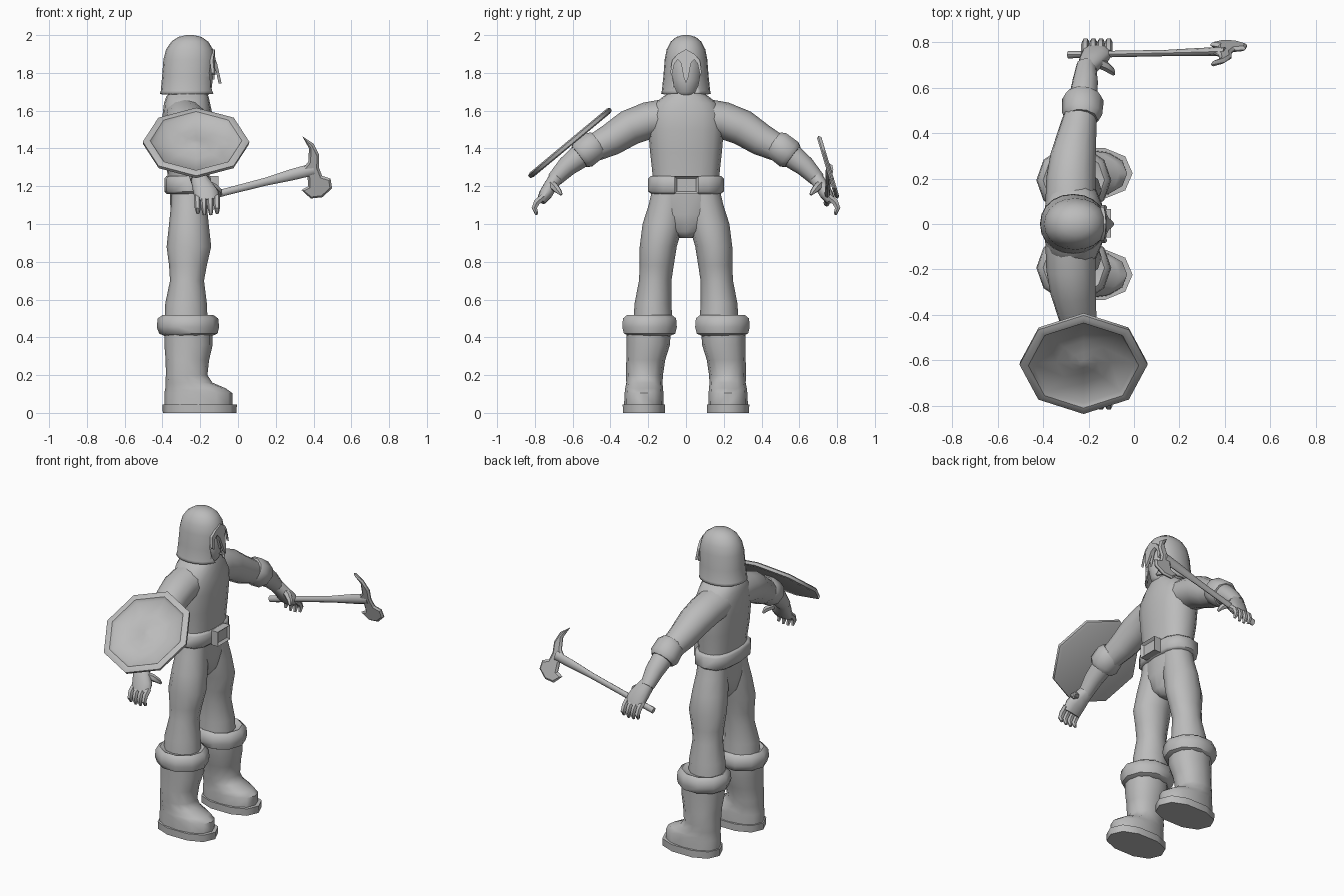
import bpy, bmesh, math
from mathutils import Vector, Matrix

grey = bpy.data.materials.new("plain_grey")
grey.diffuse_color = (0.5, 0.5, 0.5, 1)


def finish(name, bm, mirror=False, angle=50):
    bmesh.ops.recalc_face_normals(bm, faces=bm.faces[:])
    me = bpy.data.meshes.new(name)
    bm.to_mesh(me)
    bm.free()
    me.materials.append(grey)
    me.shade_smooth()
    me.set_sharp_from_angle(angle=math.radians(angle))
    ob = bpy.data.objects.new(name, me)
    bpy.context.collection.objects.link(ob)
    if mirror:
        m = ob.modifiers.new("mirror", 'MIRROR')
        m.use_axis = (False, True, False)
    return ob


def tube(name, pts, n=12, ref=(1, 0, 0), flat=False, p=1.0, mirror=False,
         caps=(True, True), matrix=None, angle=50):
    """Loft through rings (x, y, z, radius along ref, radius across)."""
    bm = bmesh.new()
    c = [Vector(q[:3]) for q in pts]
    rings = []
    for i, q in enumerate(pts):
        t = Vector((0, 0, 1))
        if not flat:
            t = (c[min(i + 1, len(c) - 1)] - c[max(i - 1, 0)]).normalized()
        u = Vector(ref)
        u = (u - t * u.dot(t)).normalized()
        v = t.cross(u)
        ring = []
        for k in range(n):
            a = 2 * math.pi * k / n
            ca, sa = math.cos(a), math.sin(a)
            ca = math.copysign(abs(ca) ** p, ca)
            sa = math.copysign(abs(sa) ** p, sa)
            ring.append(bm.verts.new(c[i] + u * q[3] * ca + v * q[4] * sa))
        rings.append(ring)
    for r, s in zip(rings, rings[1:]):
        for k in range(n):
            bm.faces.new((r[k], r[(k + 1) % n], s[(k + 1) % n], s[k]))
    if caps[0]:
        bm.faces.new(rings[0])
    if caps[1]:
        bm.faces.new(rings[-1])
    if matrix:
        bm.transform(matrix)
    return finish(name, bm, mirror, angle)


def prism(name, outline, place, inset=0, depth=0, angle=30):
    """Extruded outline; place(a, b, side) gives the 3D point, side is -1 or 1."""
    bm = bmesh.new()
    lo, hi = [[bm.verts.new(place(a, b, s)) for a, b in outline] for s in (-1, 1)]
    ends = [bm.faces.new(lo), bm.faces.new(hi)]
    n = len(lo)
    for k in range(n):
        bm.faces.new((lo[k], lo[(k + 1) % n], hi[(k + 1) % n], hi[k]))
    bmesh.ops.recalc_face_normals(bm, faces=bm.faces[:])
    if inset:
        bmesh.ops.inset_region(bm, faces=ends, thickness=inset, depth=depth)
    return finish(name, bm, angle=angle)


def both(half):
    """Mirror a half outline that starts and ends near the centre line."""
    return half + [(-a, b) for a, b in reversed(half) if a > 0]


# boots
tube("boot_sole", [(-.203, .223, 0, .195, .116), (-.203, .223, .045, .197, .117)],
     10, flat=True, p=.85, mirror=True)
tube("boot", [(-.21, .223, .04, .18, .105), (-.21, .222, .105, .18, .103),
              (-.225, .222, .13, .16, .1), (-.26, .22, .16, .125, .096),
              (-.272, .22, .2, .11, .098), (-.268, .213, .28, .115, .103),
              (-.262, .2, .36, .128, .115), (-.262, .198, .45, .128, .118)],
     12, flat=True, p=.9, mirror=True)
tube("boot_cuff", [(-.263, .193, .405, .12, .11), (-.263, .193, .42, .155, .143),
                   (-.265, .193, .455, .165, .152), (-.265, .193, .5, .16, .148),
                   (-.265, .193, .518, .135, .125), (-.265, .193, .505, .105, .1)],
     10, flat=True, mirror=True)

# trousers
tube("leg", [(-.275, .175, .47, .115, .105), (-.275, .175, .58, .11, .097),
             (-.27, .163, .7, .09, .086), (-.265, .155, .78, .1, .09),
             (-.26, .147, .88, .118, .098), (-.26, .122, 1.0, .105, .108),
             (-.26, .1, 1.1, .095, .098), (-.26, .085, 1.2, .092, .09)],
     12, flat=True, mirror=True)
tube("hips", [(-.26, 0, .925, .05, .03), (-.26, 0, .96, .08, .08),
              (-.26, 0, 1.05, .098, .17), (-.26, 0, 1.2, .1, .17)], 12, flat=True, p=.85)

# torso and neck
tube("torso", [(-.262, 0, 1.19, .11, .175), (-.262, 0, 1.27, .112, .178),
               (-.265, 0, 1.38, .125, .19), (-.265, 0, 1.5, .133, .2),
               (-.267, 0, 1.58, .132, .195), (-.27, 0, 1.64, .122, .165),
               (-.268, 0, 1.675, .112, .12), (-.262, 0, 1.7, .095, .085),
               (-.26, 0, 1.74, .085, .075)], 16, flat=True, p=.85)

# belt and buckle
tube("belt", [(-.265, 0, 1.16, .113, .185), (-.265, 0, 1.172, .125, .2),
              (-.265, 0, 1.242, .125, .2), (-.265, 0, 1.255, .113, .185)],
     12, flat=True, p=.75)
prism("buckle", [(-.06, 1.16), (.066, 1.16), (.066, 1.253), (-.06, 1.253)],
      lambda a, b, s: (-.125 + .023 * s, a, b), .018, -.015)

# arms and sleeve cuffs
tube("arm", [(-.28, .09, 1.565, .11, .1), (-.278, .2, 1.548, .108, .098),
             (-.268, .3, 1.51, .1, .095), (-.25, .4, 1.445, .085, .085),
             (-.232, .5, 1.395, .07, .07), (-.223, .56, 1.36, .062, .065),
             (-.215, .63, 1.305, .056, .054), (-.21, .7, 1.232, .043, .04)],
     12, mirror=True)
tube("sleeve_cuff", [(-.23, .465, 1.43, .07, .07), (-.228, .485, 1.416, .088, .083),
                     (-.225, .545, 1.37, .092, .085), (-.223, .565, 1.355, .075, .07)],
     10, mirror=True)

# hands
tube("palm", [(-.21, .685, 1.247, .042, .04), (-.19, .715, 1.205, .055, .037),
              (-.168, .742, 1.16, .066, .036), (-.162, .768, 1.12, .062, .024)],
     10, p=.85, mirror=True)
for i in range(4):
    x = -.215 + .034 * i
    d = .008 * abs(i - 1.5)
    tube("finger_%d" % (i + 1),
         [(x, .755, 1.145, .018, .018), (x, .79, 1.115, .018, .019),
          (x + .002, .803, 1.085, .016, .016), (x + .003, .79, 1.045 + d, .009, .009)],
         6, mirror=True)
tube("thumb", [(-.165, .715, 1.21, .025, .025), (-.125, .695, 1.195, .022, .022),
               (-.1, .675, 1.175, .017, .017), (-.09, .66, 1.155, .008, .008)],
     6, ref=(0, 1, 0), mirror=True)

# head and helmet
tube("face", [(-.25, 0, 1.67, .08, .05), (-.25, 0, 1.7, .108, .07),
              (-.25, 0, 1.76, .116, .09), (-.25, 0, 1.84, .114, .093),
              (-.25, 0, 1.92, .09, .075)], 14, flat=True)
helmet = tube("helmet", [(-.268, 0, 1.69, .146, .132), (-.267, 0, 1.705, .142, .128),
                         (-.263, 0, 1.78, .139, .12), (-.258, 0, 1.87, .137, .113),
                         (-.257, 0, 1.925, .124, .102), (-.255, 0, 1.965, .098, .081),
                         (-.255, 0, 1.99, .062, .052), (-.255, 0, 2.0, .02, .017)],
              20, flat=True, p=.95, caps=(False, True))
shell = helmet.modifiers.new("shell", 'SOLIDIFY')
shell.thickness = .014
shell.offset = -1
cutter = prism("face_cutter", both([(0, 1.765), (.022, 1.845), (.042, 1.875), (.062, 1.855),
                                    (.075, 1.8), (.064, 1.735), (.03, 1.66)]),
               lambda a, b, s: (-.1 + .09 * s, a, b))
cutter.hide_render = True
cut = helmet.modifiers.new("opening", 'BOOLEAN')
cut.operation = 'DIFFERENCE'
cut.object = cutter
bpy.context.view_layer.objects.active = helmet
for m in ("shell", "opening"):
    bpy.ops.object.modifier_apply(modifier=m)
bpy.data.objects.remove(cutter)

# raised brow with nose guard
prism("brow_guard", both([(0, 1.745), (.012, 1.775), (.026, 1.85), (.043, 1.872),
                          (.061, 1.85), (.074, 1.79), (.083, 1.8), (.074, 1.865),
                          (.045, 1.9), (0, 1.925)]),
      lambda a, b, s: (-.131 + (1.925 - b) * .2 - 4 * a * a + .008 * s, a, b))

# shield, tilted over the forearm
tube("shield", [(0, 0, -.014, .262, .262), (0, 0, -.008, .28, .28), (0, 0, .01, .282, .282),
                (0, 0, .017, .265, .265), (0, 0, .016, .243, .243), (0, 0, 0, .228, .228),
                (0, 0, -.008, .12, .12), (0, 0, -.004, .06, .06), (0, 0, .006, .02, .02)],
     8, flat=True, angle=46,
     matrix=Matrix.Translation((-.222, -.613, 1.428)) @ Matrix.Rotation(math.radians(39.7), 4, 'X'))

# axe
tube("axe_handle", [(-.29, .745, 1.112, .017, .02), (-.25, .746, 1.122, .015, .021),
                    (-.05, .749, 1.174, .014, .019), (.15, .753, 1.225, .014, .021),
                    (.29, .757, 1.262, .018, .03), (.4, .76, 1.29, .02, .032)],
     8, ref=(0, 1, 0))
prism("axe_head", [(.34, 1.465), (.4, 1.425), (.43, 1.365), (.428, 1.3), (.445, 1.255),
                   (.49, 1.24), (.498, 1.19), (.448, 1.142), (.385, 1.135), (.336, 1.18),
                   (.372, 1.2), (.368, 1.25), (.345, 1.295), (.372, 1.33), (.376, 1.4)],
      lambda a, b, s: (a, .757 + (1.285 - b) * .3 + .003 * s, b), .012, .009)
